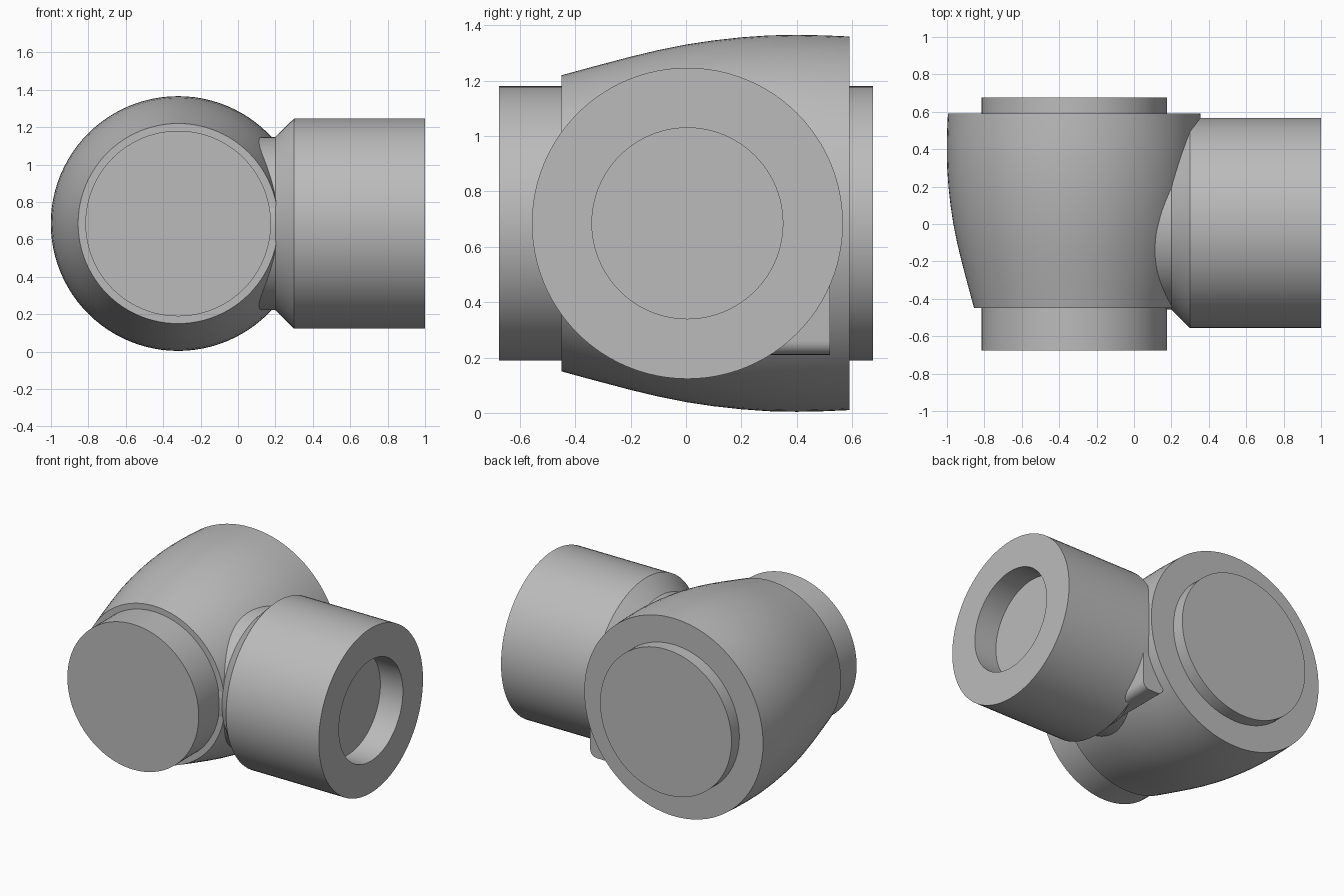
import bpy, bmesh, math
from mathutils import Matrix, Vector

cube = bpy.data.objects.get("Cube")
if cube:
    bpy.data.objects.remove(cube, do_unlink=True)

grey = bpy.data.materials.new("plain_grey")
grey.use_nodes = True
colour = (0.5, 0.5, 0.5, 1)
grey.diffuse_color = colour
grey.node_tree.nodes["Principled BSDF"].inputs["Base Color"].default_value = colour

AXIS_Z = 0.685   # height shared by both axes
BODY_X = -0.32   # centre line of the main body


def finish(name, bm):
    bmesh.ops.recalc_face_normals(bm, faces=bm.faces)
    mesh = bpy.data.meshes.new(name)
    bm.to_mesh(mesh)
    bm.free()
    mesh.materials.append(grey)
    obj = bpy.data.objects.new(name, mesh)
    bpy.context.collection.objects.link(obj)
    bpy.ops.object.select_all(action="DESELECT")
    obj.select_set(True)
    bpy.context.view_layer.objects.active = obj
    bpy.ops.object.shade_smooth_by_angle(angle=math.radians(25))
    return obj


def revolve(name, profile, axis, centre, steps=96):
    """Spin (position along axis, radius) points into a closed solid."""
    bm = bmesh.new()
    along = Vector(axis)
    up = Vector((0, 0, 1))
    verts = [bm.verts.new(along * p + up * r) for p, r in profile]
    edges = [bm.edges.new(pair) for pair in zip(verts, verts[1:])]
    bmesh.ops.spin(bm, geom=verts + edges, cent=(0, 0, 0), axis=along,
                   angle=math.tau, steps=steps)
    bmesh.ops.remove_doubles(bm, verts=bm.verts, dist=0.0001)
    bmesh.ops.translate(bm, verts=bm.verts, vec=centre)
    return finish(name, bm)


body_centre = (BODY_X, 0, AXIS_Z)

# Bulging main body, turned about the front-to-back axis
revolve("main_body", [(-0.45, 0), (-0.45, 0.535), (-0.325, 0.569), (-0.2, 0.602),
                      (-0.1, 0.626), (0, 0.646), (0.1, 0.661), (0.2, 0.672),
                      (0.3, 0.679), (0.4, 0.681), (0.5, 0.679), (0.59, 0.675),
                      (0.59, 0)], (0, 1, 0), body_centre)

# Flat round plugs at both ends of the body
for name, start, end in (("front_plug", -0.675, -0.4), ("back_plug", 0.5, 0.675)):
    revolve(name, [(start, 0), (start, 0.496), (end, 0.496), (end, 0)],
            (0, 1, 0), body_centre)

# Side arm: neck, chamfer, barrel and blind bore
revolve("side_arm", [(-0.2, 0), (-0.2, 0.463), (0.2, 0.463), (0.3, 0.562), (1, 0.562),
                     (1, 0.345), (0.83, 0.345), (0.83, 0)],
        (1, 0, 0), (0, 0.005, AXIS_Z))

# Locating tab with a rounded lower edge, tucked behind the arm
bm = bmesh.new()
low, high = Vector((0.2, 0.05, 0.21)), Vector((0.36, 0.52, 0.7))
bmesh.ops.create_cube(bm, size=1, matrix=Matrix.Translation((low + high) / 2)
                      @ Matrix.Diagonal((*(high - low), 1)))
bottom = [e for e in bm.edges
          if all(v.co.z < 0.3 for v in e.verts)
          and abs(e.verts[0].co.y - e.verts[1].co.y) > 0.1]
bmesh.ops.bevel(bm, geom=bottom, offset=0.05, segments=6, profile=0.5, affect="EDGES")
finish("locating_tab", bm)
